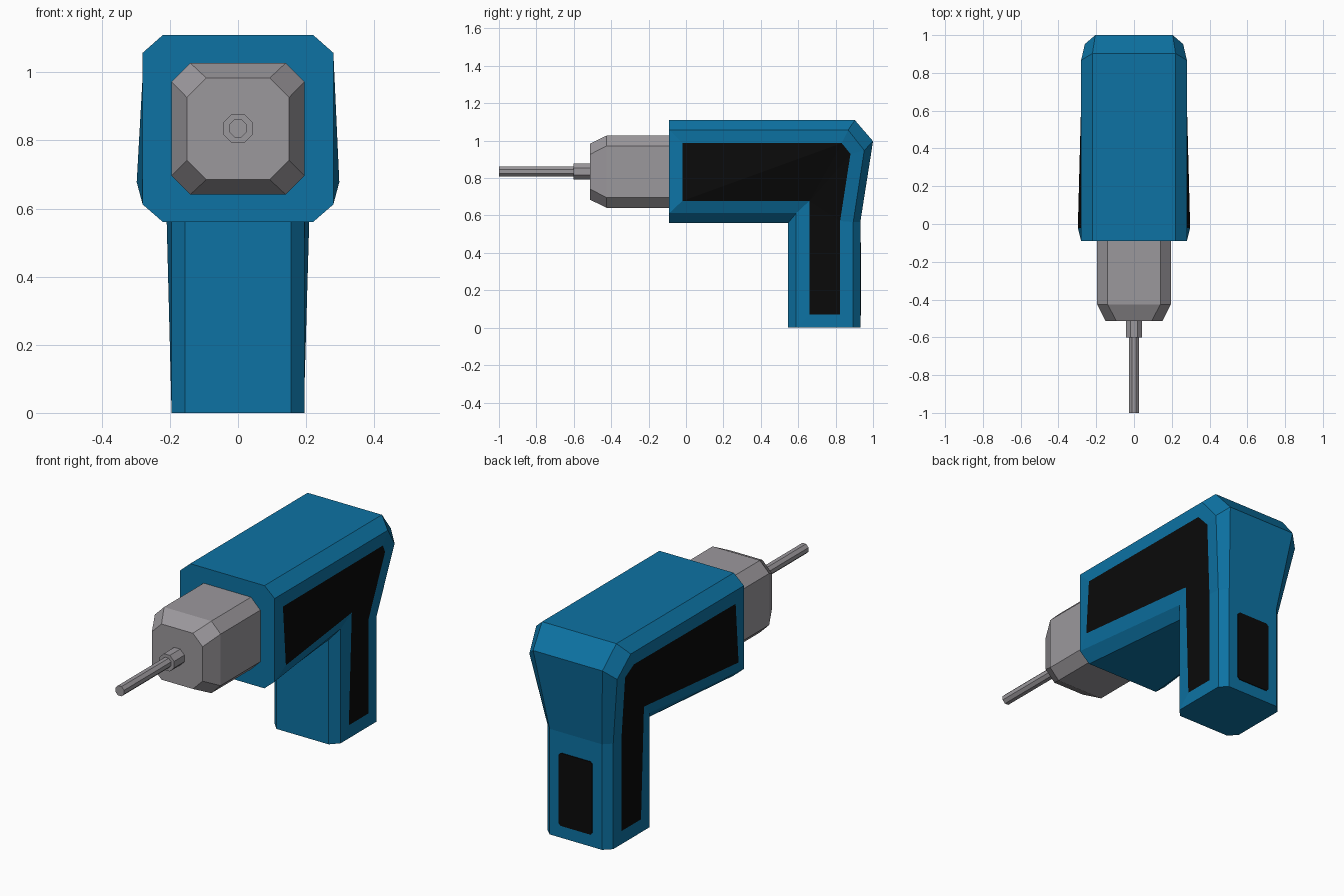
import bpy, bmesh, math

if "Cube" in bpy.data.objects:
    bpy.data.objects.remove(bpy.data.objects["Cube"])


def material(name, rgb):
    m = bpy.data.materials.new(name)
    m.diffuse_color = (*rgb, 1)
    m.use_nodes = True
    m.node_tree.nodes["Principled BSDF"].inputs["Base Color"].default_value = m.diffuse_color
    return m


BLUE = material("blue_plastic", (0.004, 0.171, 0.371))
BLACK = material("black_rubber", (0.003, 0.003, 0.003))
GREY = material("grey_metal", (0.33, 0.315, 0.335))


def finish(name, bm, *mats):
    bmesh.ops.recalc_face_normals(bm, faces=bm.faces)
    me = bpy.data.meshes.new(name)
    bm.to_mesh(me)
    bm.free()
    for m in mats:
        me.materials.append(m)
    ob = bpy.data.objects.new(name, me)
    bpy.context.collection.objects.link(ob)
    return ob


def loft(name, rings, mat):
    """Skin a list of equal rings and cap both ends."""
    bm = bmesh.new()
    vs = [[bm.verts.new(p) for p in r] for r in rings]
    n = len(rings[0])
    for a, b in zip(vs, vs[1:]):
        for i in range(n):
            bm.faces.new((a[i], a[(i + 1) % n], b[(i + 1) % n], b[i]))
    bm.faces.new(vs[0])
    bm.faces.new(vs[-1])
    return finish(name, bm, mat)


# Housing: L-shaped profile; the side outline and its chamfered rim as (x, y, z)
SIDE = [(.28, -.09, 1.057), (.28, .867, 1.057), (.26, .953, .948), (.195, .894, .565),
        (.195, .894, 0), (.195, .589, 0), (.195, .589, .612), (.28, -.09, .612)]
RIM = [(.22, -.09, 1.11), (.22, .903, 1.11), (.205, 1.0, .997), (.155, .932, .565),
       (.155, .932, 0), (.155, .546, 0), (.155, .546, .56), (.22, -.09, .56)]

bm = bmesh.new()
loops = [[bm.verts.new((s * x, y, z)) for x, y, z in pts]
         for s, pts in ((1, SIDE), (1, RIM), (-1, RIM), (-1, SIDE))]
for a, b in zip(loops, loops[1:]):
    for i in range(8):
        j = (i + 1) % 8
        bm.faces.new((a[i], a[j], b[j], b[i]))
sides = []
for v in (loops[0], loops[3]):
    for idx in ((0, 1, 7), (7, 1, 6), (1, 2, 6), (2, 3, 6), (6, 3, 4, 5)):
        sides.append(bm.faces.new([v[i] for i in idx]))
bmesh.ops.recalc_face_normals(bm, faces=bm.faces)
# Black grip panels inset into both sides
bmesh.ops.inset_region(bm, faces=sides, thickness=.07, use_even_offset=True)
for f in sides:
    f.material_index = 1
finish("housing", bm, BLUE, BLACK)


def chamfered(hx, hz, c, y, zc):
    """Chamfered rectangle in the xz plane."""
    q = [(hx, hz - c), (hx - c, hz), (c - hx, hz), (-hx, hz - c),
         (-hx, c - hz), (c - hx, -hz), (hx - c, -hz), (hx, c - hz)]
    return [(x, y, zc + z) for x, z in q]


# Black grip plate on the back of the handle
loft("rear_grip", [chamfered(.1, .195, .012, y, .26) for y in (.928, .936)], BLACK)

# Chuck with tapered nose
loft("chuck", [chamfered(.195, .193, .055, -.09, .834),
               chamfered(.195, .193, .055, -.425, .834),
               chamfered(.15, .149, .057, -.514, .834)], GREY)


def octagon(apothem, y):
    return chamfered(apothem, apothem, apothem * (2 - math.sqrt(2)), y, .835)


# Collar and drill bit
loft("collar", [octagon(.043, -.51), octagon(.043, -.602)], GREY)
loft("drill_bit", [octagon(.026, -.6), octagon(.026, -1.0)], GREY)
